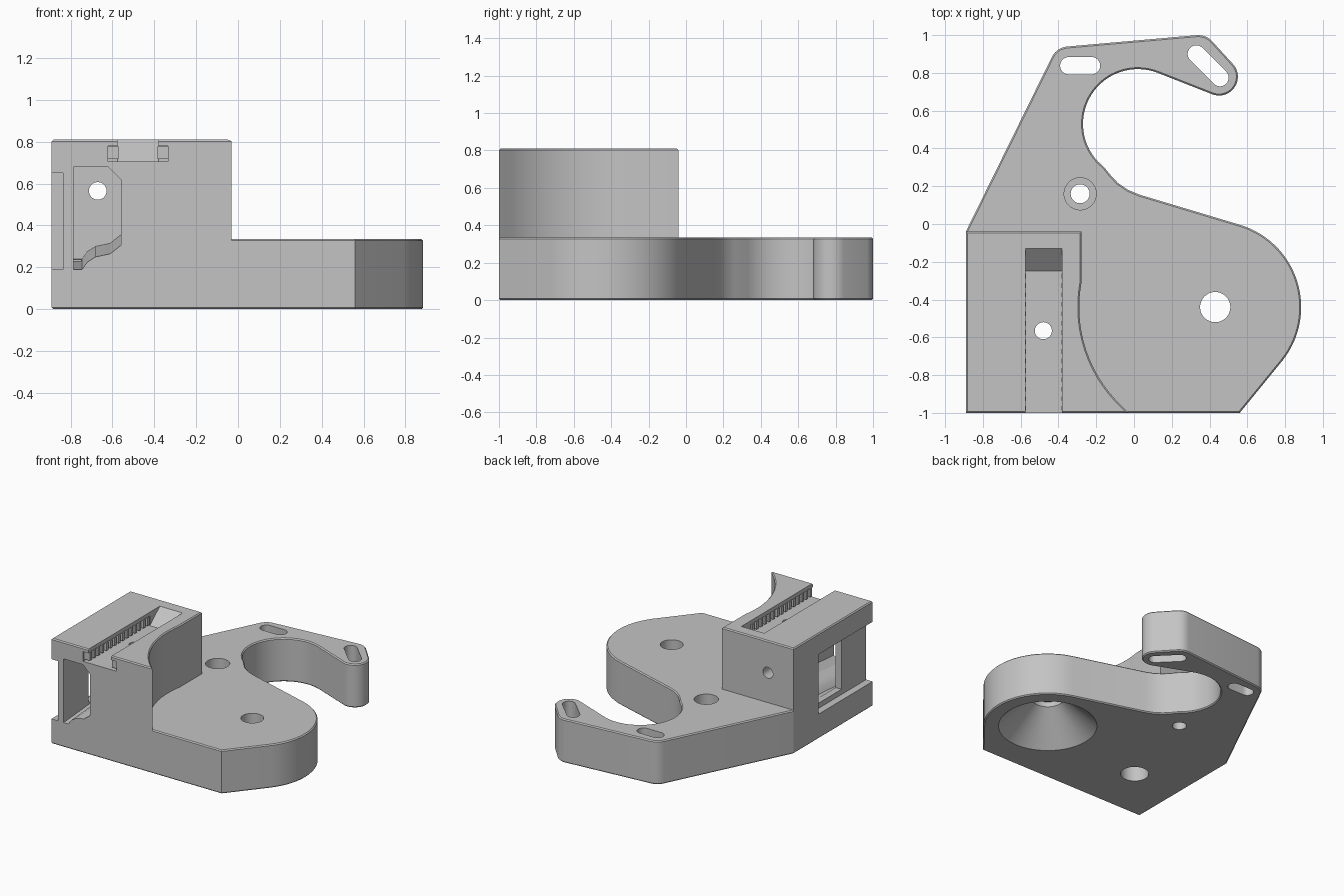
import bpy, bmesh
from math import sin, cos, radians

if "Cube" in bpy.data.objects:
    bpy.data.objects.remove(bpy.data.objects["Cube"], do_unlink=True)

TOP, DECK = 0.81, 0.335          # block and plate heights
BOSS = (0.43, -0.44)
BOLT = (-0.285, 0.16)
SCREW = (-0.48, -0.565)

grey = bpy.data.materials.new("plain_grey")
grey.use_nodes = True
GREY = (0.55, 0.55, 0.55, 1)
grey.diffuse_color = GREY
grey.node_tree.nodes["Principled BSDF"].inputs["Base Color"].default_value = GREY


def arc(c, r, a0, a1, step=5):
    n = max(2, round(abs(a1 - a0) / step))
    angles = [radians(a0 + (a1 - a0) * i / n) for i in range(n + 1)]
    return [(c[0] + r * cos(a), c[1] + r * sin(a)) for a in angles]


def place(axis, u, v, w):
    return {"x": (w, u, v), "y": (u, w, v), "z": (u, v, w)}[axis]


def finish(name, bm):
    bmesh.ops.recalc_face_normals(bm, faces=bm.faces[:])
    mesh = bpy.data.meshes.new(name)
    bm.to_mesh(mesh)
    bm.free()
    mesh.materials.append(grey)
    ob = bpy.data.objects.new(name, mesh)
    bpy.context.scene.collection.objects.link(ob)
    return ob


def loft(name, first, last, w0, w1, axis="z", bevel=()):
    """Solid between two matching outlines; bevel lists the levels to chamfer."""
    bm = bmesh.new()
    a = [bm.verts.new(place(axis, u, v, w0)) for u, v in first]
    b = [bm.verts.new(place(axis, u, v, w1)) for u, v in last]
    caps = [bm.faces.new(a), bm.faces.new(b)]
    for i in range(len(a)):
        j = (i + 1) % len(a)
        bm.faces.new((a[i], a[j], b[j], b[i]))
    bm.normal_update()
    bmesh.ops.recalc_face_normals(bm, faces=bm.faces[:])
    edges = [e for k in bevel for e in caps[k].edges]
    if edges:
        bmesh.ops.bevel(bm, geom=edges, offset=0.008, segments=1, affect="EDGES")
    return finish(name, bm)


def prism(name, pts, w0, w1, axis="z", bevel=()):
    return loft(name, pts, pts, w0, w1, axis, bevel)


def cone(name, c, r0, r1, w0, w1, axis="z"):
    return loft(name, arc(c, r0, 0, 354, 6), arc(c, r1, 0, 354, 6), w0, w1, axis)


def rect(u0, u1, v0, v1):
    return [(u0, v0), (u1, v0), (u1, v1), (u0, v1)]


def slot(c0, c1, r, heading):
    return arc(c1, r, heading - 90, heading + 90, 10) + arc(c0, r, heading + 90, heading + 270, 10)


# Base plate with rounded boss and hooked arm
outline = [(-0.89, -1), (0.56, -1)]
outline += arc(BOSS, 0.455, -38, 74, 4)
outline += [(0.03, 0.155), (-0.03, 0.18), (-0.085, 0.217), (-0.125, 0.26), (-0.155, 0.297)]
outline += arc((0.02, 0.53), 0.29, 223, 68)
outline += arc((0.45, 0.78), 0.1, -113, 38, 8)
outline += arc((0.34, 0.9), 0.1, 42, 95, 8)
outline += arc((-0.345, 0.84), 0.1, 96, 153, 8)
outline += [(-0.89, -0.04)]
body = prism("bracket_body", outline, 0, DECK, bevel=(0, 1))

# Raised block with a concave flank around the boss
flank = [(-0.89, -0.04), (-0.89, -1)] + arc(BOSS, 0.72, 231, 170, 4) + [(-0.278, -0.04)]
flank[2] = (-0.03, -1)
block = prism("raised_block", flank, 0.1, TOP, bevel=(1,))

# Holes through plate and block
cutters = [
    prism("arm_slot", slot((-0.345, 0.838), (-0.225, 0.838), 0.046, 0), -0.1, 0.5),
    prism("tip_slot", slot((0.33, 0.9), (0.455, 0.775), 0.046, -45), -0.1, 0.5),
    cone("bolt_hole", BOLT, 0.05, 0.05, -0.1, 0.5),
    cone("bolt_counterbore", BOLT, 0.085, 0.085, 0.25, 0.5),
    cone("boss_hole", BOSS, 0.08, 0.08, 0.1, 0.5),
    cone("boss_cone", BOSS, 0.36, 0.11, -0.01, 0.22),
    cone("boss_recess", BOSS, 0.11, 0.11, 0.21, 0.26),
    cone("screw_hole", SCREW, 0.045, 0.045, -0.1, 1),
    cone("screw_counterbore", SCREW, 0.1, 0.1, -0.1, 0.18),
    cone("rear_hole", (-0.67, 0.565), 0.042, 0.042, -0.5, 0.1, "y"),
]

# T-shaped rail groove with a ramped end
cutters += [
    prism("groove_undercut", rect(-0.62, -0.335, 0.705, 0.78), -1.1, -0.25, "y"),
    prism("groove_opening", [(-1.1, 0.705), (-0.25, 0.705), (-0.119, 0.82), (-0.119, 0.9), (-1.1, 0.9)],
          -0.575, -0.38, "x"),
]

# Front pocket with a chamfered corner and a rising floor
roof = [(-0.56, 0.62), (-0.62, 0.68), (-0.785, 0.68)]
floor = [(-0.785, 0.19), (-0.745, 0.19), (-0.72, 0.225), (-0.68, 0.25), (-0.61, 0.265), (-0.56, 0.305)]
raised = [(u, v + 0.05) for u, v in floor]
cutters += [
    loft("front_pocket", floor + roof, raised + roof, -1.001, -0.33, "y"),
    prism("side_recess", rect(-1.1, -0.34, 0.19, 0.65), -1, -0.835, "x"),
    prism("side_window", rect(-0.7, -0.36, 0.23, 0.61), -0.9, -0.75, "x"),
]


def boolean(target, tool, operation):
    mod = target.modifiers.new(tool.name, "BOOLEAN")
    mod.operation, mod.solver, mod.object = operation, "EXACT", tool
    tool.hide_render = True


boolean(body, block, "UNION")
for tool in cutters:
    boolean(body, tool, "DIFFERENCE")

# Bake the cuts and drop the helpers
bpy.context.view_layer.update()
graph = bpy.context.evaluated_depsgraph_get()
baked = bpy.data.meshes.new_from_object(body.evaluated_get(graph))
body.modifiers.clear()
body.data = baked
for tool in cutters + [block]:
    bpy.data.objects.remove(tool, do_unlink=True)

# Rows of rack teeth under the groove lips
bm = bmesh.new()
for x in (-0.596, -0.359):
    for i in range(15):
        box = bmesh.ops.create_cube(bm, size=1)["verts"]
        bmesh.ops.scale(bm, vec=(0.05, 0.025, 0.06), verts=box)
        bmesh.ops.translate(bm, vec=(x, -0.975 + 0.05 * i, 0.748), verts=box)
finish("rack_teeth", bm)

# Smooth the curved walls, keep edges sharp
bpy.ops.object.select_all(action="DESELECT")
body.select_set(True)
bpy.context.view_layer.objects.active = body
bpy.ops.object.shade_smooth_by_angle(angle=radians(25))
